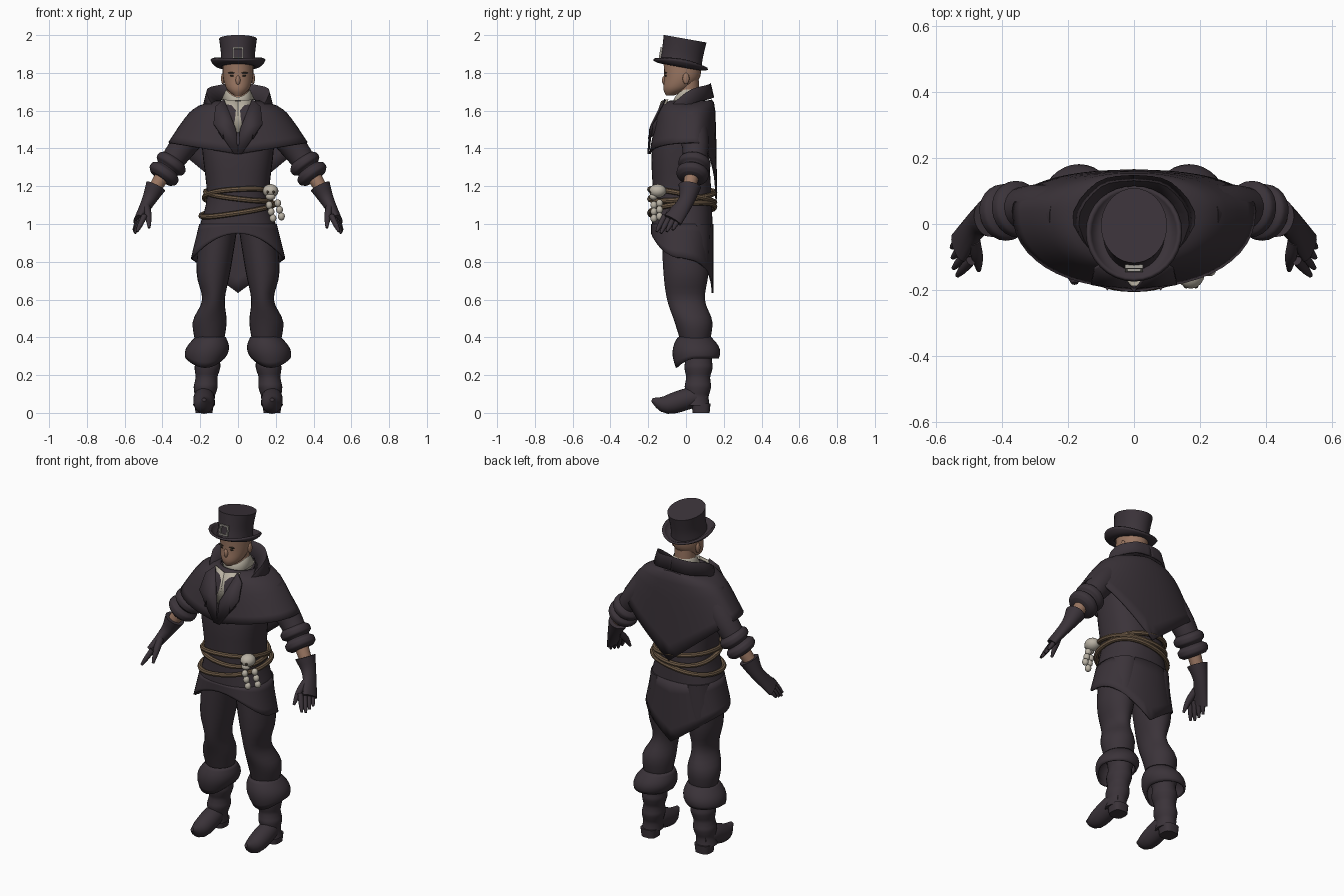
import bpy, bmesh, math
from mathutils import Vector, Matrix

if "Cube" in bpy.data.objects:
    bpy.data.objects.remove(bpy.data.objects["Cube"])


def material(name, red, green, blue):
    made = bpy.data.materials.new(name)
    made.use_nodes = True
    made.diffuse_color = (red, green, blue, 1)
    made.node_tree.nodes["Principled BSDF"].inputs["Base Color"].default_value = made.diffuse_color
    return made


cloth = material("dark plum cloth", .043, .033, .041)
skin = material("skin", .32, .18, .12)
linen = material("ivory linen", .48, .44, .36)
hemp = material("brown rope", .15, .1, .06)
bone = material("bone", .48, .44, .37)
metal = material("dull silver", .35, .33, .3)
dark = material("dark brown", .04, .03, .02)
lip = material("lip", .22, .1, .08)
side_axis, depth_axis, up_axis = Matrix.Identity(3)


def finish(name, bm, mat, mirror=False, thick=0):
    """Turn a bmesh into a smooth object, optionally thickened and mirrored."""
    bmesh.ops.recalc_face_normals(bm, faces=bm.faces)
    mesh = bpy.data.meshes.new(name)
    bm.to_mesh(mesh)
    bm.free()
    mesh.materials.append(mat)
    mesh.polygons.foreach_set("use_smooth", [True] * len(mesh.polygons))
    mesh.set_sharp_from_angle(angle=math.radians(40))
    part = bpy.data.objects.new(name, mesh)
    bpy.context.collection.objects.link(part)
    if thick:
        solid = part.modifiers.new("thickness", "SOLIDIFY")
        solid.thickness, solid.offset = thick, 0
    if mirror:
        part.modifiers.new("mirror", "MIRROR").use_clip = True
    return part


def grid(name, rows, mat, closed=False, caps=False, **options):
    """Skin a list of point rows with quads."""
    bm = bmesh.new()
    rings = [[bm.verts.new(point) for point in row] for row in rows]
    count = len(rings[0])
    for lower, upper in zip(rings, rings[1:]):
        for i in range(count if closed else count - 1):
            j = (i + 1) % count
            bm.faces.new((lower[i], lower[j], upper[j], upper[i]))
    if caps:
        bm.faces.new(rings[0])
        bm.faces.new(rings[-1])
    return finish(name, bm, mat, **options)


def curve(keys, steps=4):
    """Smooth Catmull-Rom interpolation through a few key tuples."""
    keys = [Vector(key) for key in keys]
    result = []
    for i in range(len(keys) - 1):
        before, start, end, after = keys[max(i - 1, 0)], keys[i], keys[i + 1], keys[min(i + 2, len(keys) - 1)]
        for step in range(steps):
            t = step / steps
            pull_in, pull_out = (end - before) / 2, (after - start) / 2
            result.append(start + pull_in * t + (3 * (end - start) - 2 * pull_in - pull_out) * t ** 2
                          + (2 * (start - end) + pull_in + pull_out) * t ** 3)
    return result + keys[-1:]


def spread(count):
    return [i / (count - 1) for i in range(count)]


def loop(power=2, count=32):
    """Unit superellipse of (side, depth) pairs, starting at the front."""
    def bulge(value):
        return math.copysign(abs(value) ** (2 / power), value)
    turns = [math.tau * i / count for i in range(count)]
    return [(bulge(math.sin(turn)), bulge(-math.cos(turn))) for turn in turns]


def loft(name, keys, mat, ref=side_axis, axis=None, power=2, count=24, **options):
    """Closed skin over sections of (position, radius along ref, other radius)."""
    sections = curve(keys)
    centers = [Vector(section[:3]) for section in sections]
    rows = []
    for i, section in enumerate(sections):
        along = axis or (centers[min(i + 1, len(centers) - 1)] - centers[max(i - 1, 0)]).normalized()
        wide = (ref - along * ref.dot(along)).normalized()
        deep = along.cross(wide)
        rows.append([centers[i] + wide * section[3] * a + deep * section[-1] * b for a, b in loop(power, count)])
    return grid(name, rows, mat, closed=True, caps=True, **options)


def ball(name, place, size, mat, mirror=False):
    bm = bmesh.new()
    bmesh.ops.create_uvsphere(bm, u_segments=16, v_segments=10, radius=1,
                              matrix=Matrix.LocRotScale(Vector(place), None, Vector(size)))
    return finish(name, bm, mat, mirror=mirror)


# Trousers
loft("trouser_legs", [(.1, 0, 1, .1, .13), (.13, 0, .75, .09, .12), (.13, 0, .6, .06, .1),
                      (.15, .04, .48, .09, .1), (.15, .05, .35, .07, .07)], cloth, axis=up_axis, mirror=True)

# Tall boots: wrinkled shafts, curled toes, heels and flared cuffs
top, ankle = Vector((.15, .07, .37)), Vector((.18, .06, .04))
shaft = []
for t in spread(14):
    radius = .07 - .015 * t + .004 * math.sin(t * 20)
    shaft.append((*top.lerp(ankle, t), radius, radius * 1.1))
loft("boot_shafts", shaft, cloth, axis=up_axis, mirror=True)
loft("boot_feet", [(.18, .11, .08, .03), (.18, .03, .08, .055), (.18, -.1, .045, .06, .04)[:3] + (.05,),
                   (.18, -.18, .07, .01)], cloth, mirror=True)
loft("boot_heels", [(.18, .08, 0, .045), (.18, .08, .05, .05)], cloth, axis=up_axis, power=3, mirror=True)
cuff = []
for t in spread(8):
    radius = .075 + .035 * math.sin(t * 2.4)
    cuff.append([(.145 + .03 * t + radius * a, .045 + .015 * t + radius * 1.1 * b,
                  .4 - .11 * t - .05 * (t * min(b, 0)) ** 2) for a, b in loop()])
grid("boot_cuffs", cuff, cloth, closed=True, mirror=True, thick=.01)

# Coat body and skirt, with a hem that falls to a point behind
loft("coat_body", [(0, .02, 1.64, .1, .08), (0, 0, 1.58, .19, .12), (0, -.03, 1.4, .19, .15),
                   (0, -.02, 1.15, .165, .155), (0, -.02, 1, .2, .16)],
     cloth, axis=up_axis, power=2.4, count=36)
skirt = []
for t in spread(6):
    row = []
    for a, b in loop(2.3, 40):
        hem = .95 - .13 * a * a if b < 0 else .635 + .18 * abs(a)
        row.append(((.2 + .045 * t) * a, .16 * b - .02, 1 + (hem - 1) * t))
    skirt.append(row)
grid("coat_skirt", skirt, cloth, closed=True, thick=.01)

# Shoulder cape: height, half width, front and back reach, hem drop
cape = []
for height, width, front, back, drop in curve([(1.65, .11, .08, .12, 0), (1.6, .24, .14, .15, 0),
                                               (1.43, .365, .19, .16, 1)]):
    cape.append([(width * a, .04 + (front + .04 if b < 0 else back - .04) * b,
                  height - drop * (.06 if b < 0 else .3) * (1 - abs(a))) for a, b in loop(2.2, 48)])
grid("shoulder_cape", cape, cloth, closed=True, thick=.01)

# Raised collar folded over a crest line, with lapels below it
crest = curve([(0, .13, 1.74), (.1, .11, 1.73), (.165, 0, 1.69), (.07, -.18, 1.52)])
grid("coat_collar", [[(x * .6, y * .7, z - .06) for x, y, z in crest], crest,
                     [(x * 1.1, y * 1.1, z - .07) for x, y, z in crest]], cloth, mirror=True, thick=.012)
grid("lapels", [[(0, -.2, 1.37), (.01, -.19, 1.5), (.075, -.11, 1.66)],
                [(.02, -.2, 1.37), (.13, -.18, 1.53), (.12, -.135, 1.62)]], cloth, mirror=True, thick=.01)

# Shirt front and open shirt collar
grid("shirt_front", [[(0, -.185, 1.48), (0, -.13, 1.65)], [(.01, -.185, 1.49), (.085, -.095, 1.66)]],
     linen, mirror=True, thick=.005)
grid("shirt_collar", [[(radius * a, .005 + radius * b, height - .04 * min(b, 0) ** 2) for a, b in loop()]
                      for radius, height in [(.075, 1.64), (.064, 1.71), (.085, 1.66)]],
     linen, closed=True, thick=.005)

# Sleeves with turned cuffs, wrists and gauntlet gloves
loft("sleeves", [(.19, .03, 1.54, .085), (.3, .05, 1.4, .07), (.4, .035, 1.26, .055)],
     cloth, ref=depth_axis, mirror=True)
start, end = Vector((.335, .05, 1.345)), Vector((.41, .03, 1.24))
loft("sleeve_cuffs", [(*start.lerp(end, t), .064 + .022 * abs(math.sin(t * math.tau)) ** .5)
                      for t in spread(9)], cloth, ref=depth_axis, mirror=True)
loft("wrists", [(.39, .035, 1.27, .04), (.455, .01, 1.165, .033)], skin, ref=depth_axis, mirror=True)
loft("gloves", [(.435, .02, 1.2, .06, .055), (.475, 0, 1.12, .042, .036), (.53, -.07, 1.02, .052, .022)],
     cloth, ref=depth_axis, mirror=True)
knuckle, tip = Vector((.515, -.03, 1.045)), Vector((.556, -.075, .96))
for finger in range(4):
    shift = Vector((-.007, -.027, 0)) * finger
    length = 1.1 - .1 * abs(finger - 2)
    loft(f"glove_finger_{finger + 1}",
         [(*(knuckle + shift + (tip - knuckle) * length * t), .015 - .008 * t ** 3) for t in spread(4)],
         cloth, ref=depth_axis, count=10, mirror=True)
loft("glove_thumbs", [(.485, -.05, 1.09, .02), (.475, -.1, 1.04, .018), (.47, -.14, .98, .007)],
     cloth, ref=depth_axis, count=10, mirror=True)

# Head and face
loft("neck", [(0, .01, 1.58, .06), (0, .01, 1.76, .058)], skin, axis=up_axis)
loft("head", [(0, -.085, 1.68, .02, .02), (0, -.05, 1.715, .06, .07), (0, -.02, 1.78, .08, .095),
              (0, -.02, 1.87, .08, .1)], skin, axis=up_axis)
ball("nose", (0, -.112, 1.76), (.013, .015, .026), skin)
ball("mouth", (0, -.11, 1.722), (.022, .008, .005), lip)
ball("eyes", (.03, -.106, 1.785), (.013, .006, .005), dark, True)
ball("eyebrows", (.034, -.108, 1.8), (.02, .007, .004), dark, True)
ball("ears", (.08, 0, 1.77), (.01, .018, .03), skin, True)

# Top hat with curled brim and buckle, tilted back
hat = [loft("hat_crown", [(0, 0, 0, .094, .113), (0, 0, .06, .09, .11), (0, 0, .146, .1, .115)],
            cloth, axis=up_axis, count=36)]
brim = []
for t in spread(8):
    reach = .65 + .37 * t
    brim.append([(.138 * reach * a, .142 * reach * b, .035 * t ** 3 * (.3 + .7 * a * a)) for a, b in loop()])
hat.append(grid("hat_brim", brim, cloth, closed=True, thick=.012))
for sign, low_name, side_name in [(-1, "bottom", "right"), (1, "top", "left")]:
    for name, x, z, wide, tall in [(low_name, 0, sign, .028, .004), (side_name, sign, 0, .004, .03)]:
        bm = bmesh.new()
        bmesh.ops.create_cube(bm, size=2, matrix=Matrix.LocRotScale(
            Vector((x * .024, -.114, .05 + z * .026)), None, Vector((wide, .006, tall))))
        hat.append(finish(f"hat_buckle_{name}", bm, metal))
for part in hat:
    part.matrix_world = Matrix.Translation((0, -.03, 1.837)) @ Matrix.Rotation(math.radians(-10), 4, "X")

# Rope belts wound round the waist: height, side slope, depth slope, half width
for name, height, lean, pitch, width in [("upper", 1.15, -.12, .1, .172), ("middle", 1.15, .06, -.2, .178),
                                         ("lower", 1.075, .16, .1, .196)]:
    rows = []
    outline = loop(2.3, 48)
    for a, b in outline + outline[:1]:
        center = Vector((width * a, .172 * b - .02, height + lean * width * a + pitch * .17 * b))
        outward = Vector((a, b, 0)).normalized()
        rows.append([center + (outward * c + up_axis * s) * .014 for c, s in loop(count=8)])
    grid(f"{name}_rope_belt", rows, hemp, closed=True)

# Skull and small bones hung from the belt
ball("skull", (.172, -.15, 1.175), (.042, .046, .036), bone)
ball("skull_jaw", (.172, -.172, 1.145), (.026, .022, .02), bone)
for name, x in [("right", .158), ("left", .187)]:
    ball(f"skull_{name}_socket", (x, -.188, 1.17), (.008, .007, .008), dark)
for row in range(3):
    for column in range(2):
        place = (.165 + .045 * column + .01 * row, -.17 + .03 * column, 1.1 - .035 * row + .01 * column)
        ball(f"bone_charm_{row}_{column}", place, (.018, .018, .021), bone)
